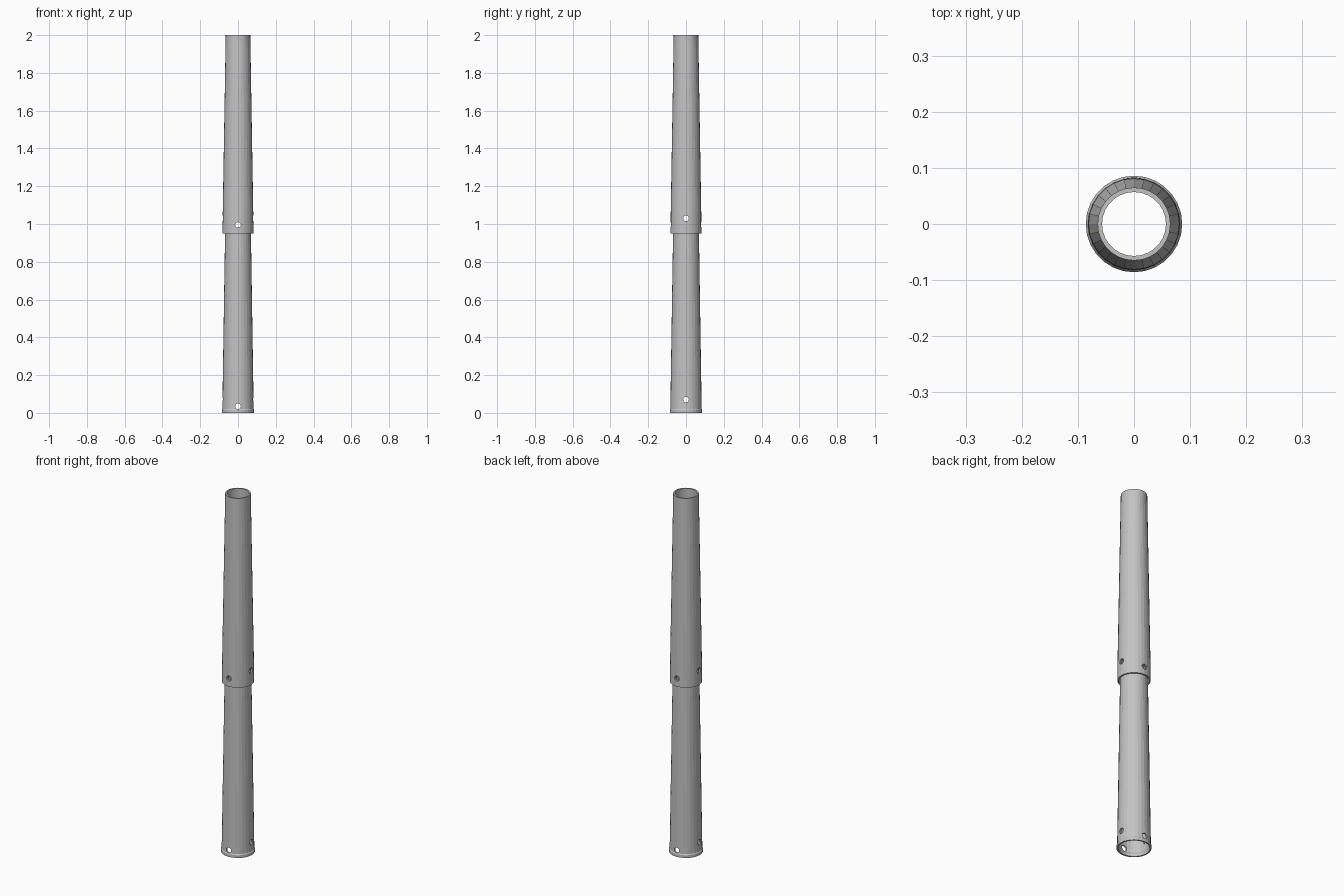
import bpy
import bmesh
import math

cube = bpy.data.objects.get("Cube")
if cube:
    bpy.data.objects.remove(cube, do_unlink=True)

SEGMENTS = 28
WALL = 0.008
HOLE_RADIUS = 0.015

grey = bpy.data.materials.new("grey metal")
grey.use_nodes = True
colour = (0.55, 0.55, 0.55, 1)
grey.diffuse_color = colour
grey.node_tree.nodes["Principled BSDF"].inputs["Base Color"].default_value = colour


def add_object(name, bm):
    bmesh.ops.recalc_face_normals(bm, faces=bm.faces)
    mesh = bpy.data.meshes.new(name)
    bm.to_mesh(mesh)
    bm.free()
    mesh.materials.append(grey)
    obj = bpy.data.objects.new(name, mesh)
    bpy.context.collection.objects.link(obj)
    return obj


def tube(name, outline):
    """Hollow tapered tube: the outer outline is followed back down inside."""
    profile = outline + [(r - WALL, z) for r, z in reversed(outline)]
    bm = bmesh.new()
    rings = []
    for r, z in profile:
        angles = [math.tau * i / SEGMENTS for i in range(SEGMENTS)]
        rings.append([bm.verts.new((r * math.cos(a), r * math.sin(a), z)) for a in angles])
    for k, ring in enumerate(rings):
        after = rings[(k + 1) % len(rings)]
        for i in range(SEGMENTS):
            j = (i + 1) % SEGMENTS
            bm.faces.new((ring[i], ring[j], after[j], after[i]))
    return add_object(name, bm)


def hole_cutter(name, z, along_x):
    """Hidden rod that drills a pair of opposite bolt holes."""
    bm = bmesh.new()
    bmesh.ops.create_cone(bm, cap_ends=True, segments=12, depth=0.4,
                          radius1=HOLE_RADIUS, radius2=HOLE_RADIUS)
    obj = add_object(name, bm)
    obj.rotation_euler = (0, math.pi / 2, 0) if along_x else (math.pi / 2, 0, 0)
    obj.location.z = z
    obj.hide_render = True
    obj.hide_viewport = True
    return obj


# Two tapered sections, the upper sleeved over the lower
lower = tube("lower_tube", [(0.086, 0), (0.086, 0.015), (0.083, 0.02), (0.067, 1.05)])
upper = tube("upper_tube", [(0.082, 0.95), (0.081, 1.05), (0.065, 2)])

# Bolt holes at the foot of each section
foot_cutters = [hole_cutter("foot_hole_front", 0.035, False),
                hole_cutter("foot_hole_side", 0.07, True)]
joint_cutters = [hole_cutter("joint_hole_front", 0.995, False),
                 hole_cutter("joint_hole_side", 1.03, True)]

for obj, cutters in ((lower, foot_cutters + joint_cutters), (upper, joint_cutters)):
    for cutter in cutters:
        mod = obj.modifiers.new(cutter.name, "BOOLEAN")
        mod.operation = "DIFFERENCE"
        mod.solver = "EXACT"
        mod.object = cutter
